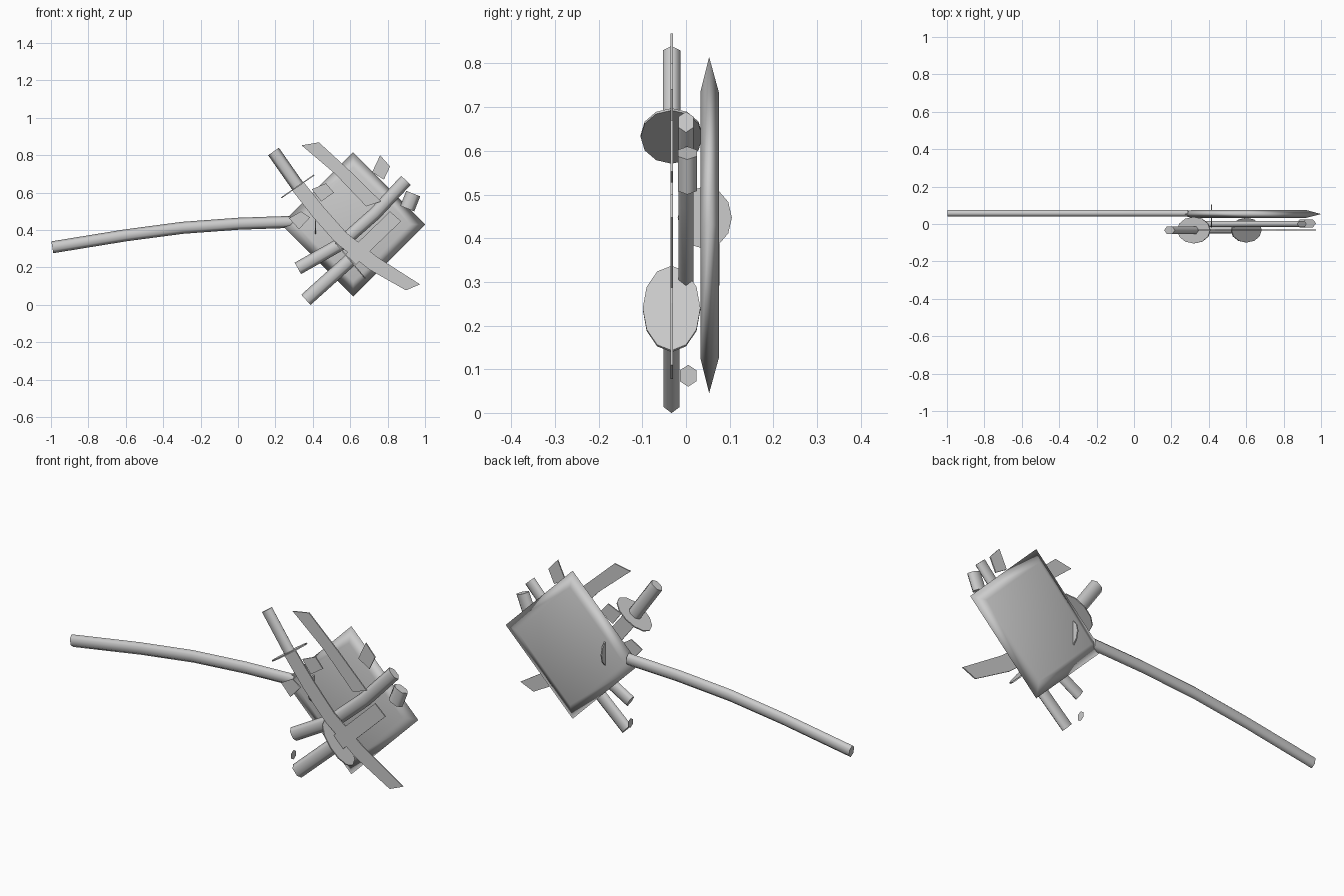
import bpy, bmesh, math
from mathutils import Vector

if "Cube" in bpy.data.objects:
    bpy.data.objects.remove(bpy.data.objects["Cube"])

BLADE_Y = -0.033


def finish(name, bm, smooth=False, keep_caps=True):
    bmesh.ops.recalc_face_normals(bm, faces=bm.faces[:])
    for f in bm.faces:
        f.smooth = smooth and (len(f.verts) == 4 or not keep_caps)
    me = bpy.data.meshes.new(name)
    bm.to_mesh(me)
    bm.free()
    ob = bpy.data.objects.new(name, me)
    bpy.context.collection.objects.link(ob)
    return ob


def tube(name, path, w, ry, y, sides=6):
    """Capped rod along an xz path; w = half width in the xz plane, ry = radius in y."""
    bm = bmesh.new()
    pts = [Vector((x, 0, z)) for x, z in path]
    rings = []
    for i, p in enumerate(pts):
        d = (pts[min(i + 1, len(pts) - 1)] - pts[max(i - 1, 0)]).normalized()
        n = Vector((-d.z, 0, d.x))
        ring = []
        for k in range(sides):
            a = 2 * math.pi * k / sides
            ring.append(bm.verts.new(p + n * w * math.cos(a) + Vector((0, y + ry * math.sin(a), 0))))
        rings.append(ring)
    for a, b in zip(rings, rings[1:]):
        for k in range(sides):
            j = (k + 1) % sides
            bm.faces.new((a[k], a[j], b[j], b[k]))
    bm.faces.new(rings[0])
    bm.faces.new(rings[-1])
    return finish(name, bm, smooth=True)


def flat(name, outline, y=BLADE_Y, t=0.006):
    """Thin sheet cut from an xz outline."""
    bm = bmesh.new()
    f = bm.faces.new([bm.verts.new((x, y - t / 2, z)) for x, z in outline])
    r = bmesh.ops.extrude_face_region(bm, geom=[f])
    bmesh.ops.translate(bm, vec=(0, t, 0), verts=[v for v in r["geom"] if isinstance(v, bmesh.types.BMVert)])
    return finish(name, bm)


def disc(name, centre, normal, r_plane, r_y, t=0.006, sides=12):
    """Oval disc whose normal lies in the xz plane."""
    bm = bmesh.new()
    n = Vector((normal[0], 0, normal[1])).normalized()
    s = Vector((-n.z, 0, n.x))
    c = Vector(centre) - n * t / 2
    ang = [2 * math.pi * k / sides for k in range(sides)]
    f = bm.faces.new([bm.verts.new(c + s * r_plane * math.cos(a) + Vector((0, r_y * math.sin(a), 0))) for a in ang])
    if t > 0:
        r = bmesh.ops.extrude_face_region(bm, geom=[f])
        bmesh.ops.translate(bm, vec=n * t, verts=[v for v in r["geom"] if isinstance(v, bmesh.types.BMVert)])
    return finish(name, bm)


# square pillow-shaped head standing on its corner
bm = bmesh.new()
layers = []
for y, r in ((0.033, 0.305), (0.053, 0.385), (0.075, 0.305)):
    layers.append([bm.verts.new((0.615 + r * dx, y, 0.43 + r * dz))
                   for dx, dz in ((1, 0), (0, 1), (-1, 0), (0, -1))])
for a, b in zip(layers, layers[1:]):
    for k in range(4):
        j = (k + 1) % 4
        bm.faces.new((a[k], a[j], b[j], b[k]))
bm.faces.new(layers[0])
bm.faces.new(layers[-1])
finish("square_head", bm, smooth=True, keep_caps=False)

# long bowed handle
tube("long_handle", [(-0.993, 0.308), (-0.6, 0.372), (-0.297, 0.412), (0.003, 0.434), (0.29, 0.444)],
     0.032, 0.021, 0.058)

# first curved sword
tube("sword_grip_1", [(0.19, 0.82), (0.32, 0.634)], 0.035, 0.023, BLADE_Y)
disc("sword_guard_1", (0.32, BLADE_Y, 0.634), (0.57, -0.82), 0.107, 0.071)
flat("sword_blade_1", [(0.352, 0.655), (0.46, 0.52), (0.58, 0.385), (0.75, 0.252), (0.973, 0.11),
                       (0.898, 0.078), (0.70, 0.19), (0.52, 0.335), (0.40, 0.47), (0.29, 0.612)])

# second sword, snapped
tube("sword_grip_2", [(0.363, 0.027), (0.6, 0.24)], 0.037, 0.021, BLADE_Y)
disc("sword_guard_2", (0.6, BLADE_Y, 0.238), (0.77, 0.64), 0.126, 0.066)
flat("broken_blade_stub", [(0.575, 0.27), (0.813, 0.5), (0.872, 0.447), (0.63, 0.215)])
flat("broken_blade_tip", [(0.34, 0.853), (0.433, 0.869), (0.6, 0.715), (0.765, 0.553),
                          (0.685, 0.527), (0.52, 0.70)])

# blade shards
shards = [
    [(0.76, 0.80), (0.813, 0.74), (0.78, 0.67), (0.717, 0.709)],
    [(0.395, 0.618), (0.47, 0.65), (0.513, 0.60), (0.444, 0.553)],
    [(0.273, 0.463), (0.337, 0.50), (0.385, 0.468), (0.326, 0.404)],
]
for i, s in enumerate(shards):
    flat(f"blade_shard_{i + 1}", s)

# curved sheath and its loose end
tube("sheath", [(0.32, 0.195), (0.545, 0.323), (0.733, 0.489), (0.898, 0.666)], 0.035, 0.02, 0.0)
tube("sheath_end", [(0.937, 0.595), (0.905, 0.515)], 0.04, 0.025, 0.003)

# thin discs facing sideways
disc("side_disc", (0.415, 0.043, 0.447), (1, 0), 0.072, 0.062, t=0.006)
disc("loose_disc", (0.316, 0.005, 0.085), (1, 0), 0.025, 0.022, t=0.0, sides=6)
